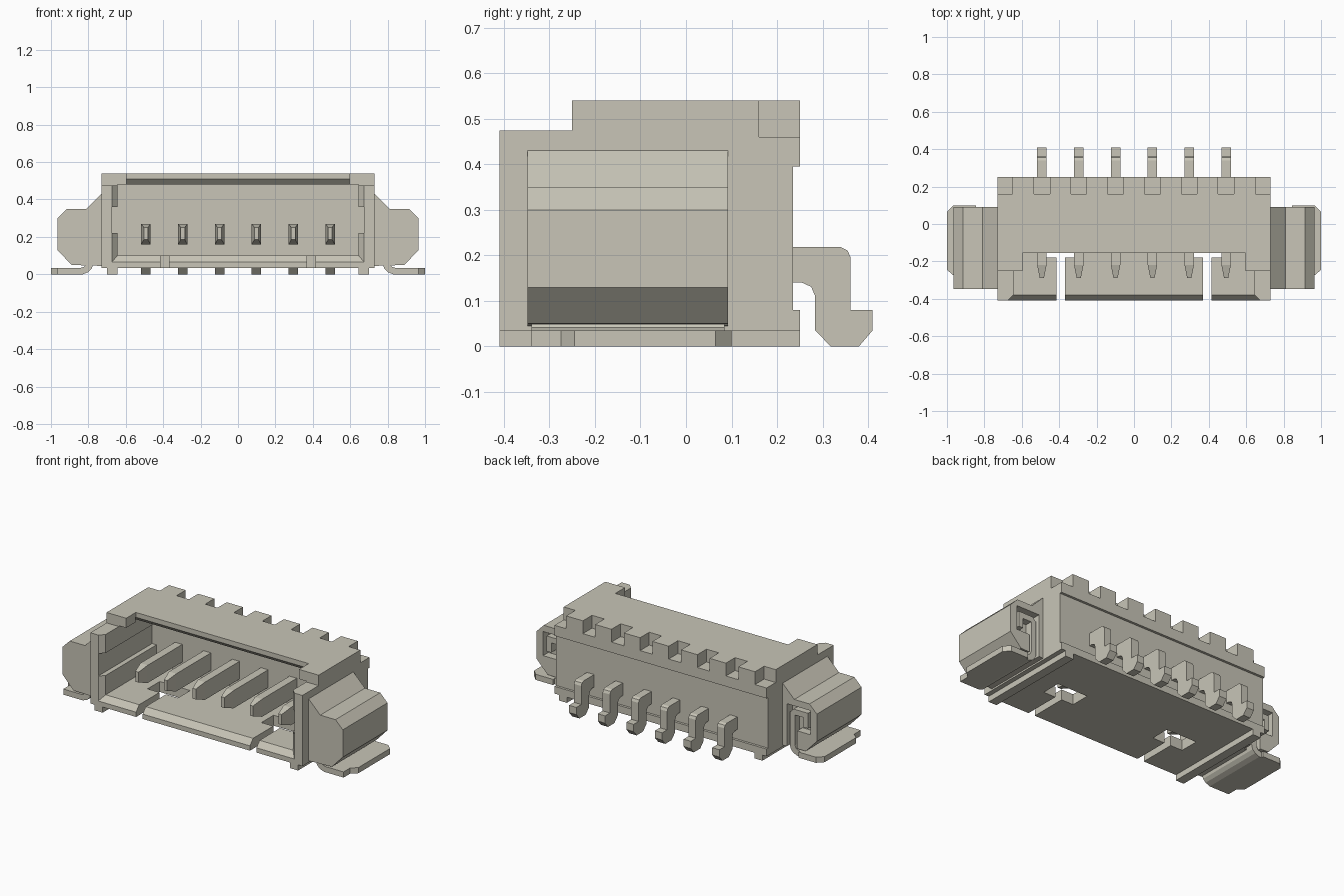
import bpy, bmesh
from mathutils import Vector

if "Cube" in bpy.data.objects:
    bpy.data.objects.remove(bpy.data.objects["Cube"])

COLOR = (0.58, 0.56, 0.475, 1)
mat = bpy.data.materials.new("warm grey")
mat.use_nodes = True
mat.diffuse_color = COLOR
mat.node_tree.nodes["Principled BSDF"].inputs["Base Color"].default_value = COLOR


def finish(name, bm):
    bmesh.ops.recalc_face_normals(bm, faces=bm.faces)
    mesh = bpy.data.meshes.new(name)
    bm.to_mesh(mesh)
    bm.free()
    mesh.materials.append(mat)
    obj = bpy.data.objects.new(name, mesh)
    bpy.context.collection.objects.link(obj)
    return obj


def prism(name, axis, lo, hi, profile):
    """Extrude a 2D profile along an axis; the profile uses the other two axes in order."""
    bm = bmesh.new()
    verts = []
    for p in profile:
        co = list(p)
        co.insert("xyz".index(axis), lo)
        verts.append(bm.verts.new(co))
    face = bm.faces.new(verts)
    ext = bmesh.ops.extrude_face_region(bm, geom=[face])
    shift = Vector([hi - lo if a == axis else 0 for a in "xyz"])
    bmesh.ops.translate(bm, vec=shift, verts=[v for v in ext["geom"] if isinstance(v, bmesh.types.BMVert)])
    return finish(name, bm)


def box(name, x, y, z):
    return prism(name, "x", *x, [(y[0], z[0]), (y[1], z[0]), (y[1], z[1]), (y[0], z[1])])


def frustum(name, y0, rect0, y1, rect1):
    """Tapered block along y; each rect is x0, x1, z0, z1."""
    bm = bmesh.new()
    for y, (a, b, c, d) in ((y0, rect0), (y1, rect1)):
        for x in (a, b):
            for z in (c, d):
                bm.verts.new((x, y, z))
    bmesh.ops.convex_hull(bm, input=bm.verts)
    bmesh.ops.dissolve_limit(bm, angle_limit=0.01, verts=bm.verts, edges=bm.edges)
    return finish(name, bm)


def cut(obj, cutters):
    for c in cutters:
        c.hide_render = True
        m = obj.modifiers.new("cut", "BOOLEAN")
        m.operation, m.solver, m.object = "DIFFERENCE", "EXACT", c
    bpy.context.view_layer.update()
    deps = bpy.context.evaluated_depsgraph_get()
    mesh = bpy.data.meshes.new_from_object(obj.evaluated_get(deps))
    obj.modifiers.clear()
    obj.data = mesh
    for c in cutters:
        bpy.data.objects.remove(c)


def span(center, width):
    return (center - width / 2, center + width / 2)


PINS = [(i - 2.5) * 0.197 for i in range(6)]

# Housing shell: side profile across the full width
housing = prism("housing", "x", -0.73, 0.73, [
    (-0.41, 0.035), (0.25, 0.035), (0.25, 0.08), (0.235, 0.08), (0.235, 0.395),
    (0.25, 0.395), (0.25, 0.54), (-0.25, 0.54), (-0.25, 0.475), (-0.41, 0.475)])

# Cavity, open front top, roof notch, mouth chamfers
cutters = [
    box("cavity", (-0.645, 0.645), (-0.5, 0.12), (0.10, 0.48)),
    box("open_top", (-0.645, 0.645), (-0.5, -0.25), (0.2, 0.6)),
    box("roof_notch", (-0.595, 0.595), (-0.3, -0.155), (0.4, 0.6)),
    box("wall_grooves", (-0.675, 0.675), (-0.5, 0.12), (0.22, 0.36)),
    frustum("mouth", -0.38, (-0.645, 0.645, 0.10, 0.6), -0.42, (-0.685, 0.685, 0.053, 0.6)),
    prism("roof_chamfer", "x", -0.64, 0.64, [(-0.16, 0.46), (-0.125, 0.48), (-0.155, 0.51), (-0.16, 0.515)]),
]
# Notches along the rear top edge, above each pin and at the corners
for x in PINS:
    cutters.append(box("top_notch", span(x, 0.085), (0.16, 0.3), (0.46, 0.6)))
for s in (-1, 1):
    cutters.append(box("corner_notch", span(s * 0.70, 0.10), (0.16, 0.3), (0.46, 0.6)))
    # T shaped floor openings
    cutters.append(box("floor_slot", span(s * 0.392, 0.045), (-0.5, -0.15), (0, 0.2)))
    cutters.append(box("floor_hole", span(s * 0.392, 0.21), (-0.18, -0.06), (0, 0.15)))
cut(housing, cutters)

# Contacts: blade inside the cavity and bent lead behind
for i, x in enumerate(PINS, 1):
    lo, hi = span(x, 0.05)
    box(f"contact_blade_{i}", (lo, hi), (-0.22, 0.14), (0.16, 0.27))
    frustum(f"contact_tip_{i}", -0.22, (lo, hi, 0.16, 0.27), -0.29, (x - 0.011, x + 0.011, 0.185, 0.25))
    prism(f"contact_lead_{i}", "x", lo, hi, [
        (0.22, 0.218), (0.34, 0.218), (0.355, 0.211), (0.362, 0.195), (0.362, 0.08),
        (0.41, 0.08), (0.41, 0.035), (0.38, 0), (0.318, 0), (0.284, 0.035),
        (0.284, 0.11), (0.275, 0.131), (0.255, 0.14), (0.22, 0.14)])

for s, side in ((1, "left"), (-1, "right")):
    # Bottom rail
    box(f"{side}_rail", span(s * 0.673, 0.056), (-0.41, 0.25), (0, 0.036))

    # Side block with a rear pocket for the metal tab
    block = prism(f"{side}_block", "y", -0.348, 0.092, [(s * x, z) for x, z in (
        (0.73, 0.045), (0.89, 0.05), (0.965, 0.13), (0.965, 0.30),
        (0.915, 0.35), (0.81, 0.35), (0.73, 0.43))])
    cut(block, [
        box("pocket", span(s * 0.84, 0.16), (0.04, 0.2), (0.16, 0.31)),
        box("pocket_slot", span(s * 0.795, 0.07), (0.04, 0.2), (0, 0.31))])

    # Hooked solder tab and its flat foot
    prism(f"{side}_tab", "y", -0.34, 0.085, [(s * x, z) for x, z in (
        (0.855, 0), (0.83, 0), (0.80, 0.012), (0.782, 0.03), (0.775, 0.055),
        (0.775, 0.26), (0.80, 0.285), (0.90, 0.285), (0.90, 0.19), (0.868, 0.19),
        (0.868, 0.25), (0.81, 0.25), (0.81, 0.06), (0.82, 0.042), (0.84, 0.035), (0.855, 0.035))])
    prism(f"{side}_foot", "z", 0, 0.035, [(s * x, y) for x, y in (
        (0.845, -0.34), (0.965, -0.34), (0.965, -0.275), (1, -0.245),
        (1, 0.065), (0.965, 0.10), (0.845, 0.10))])
